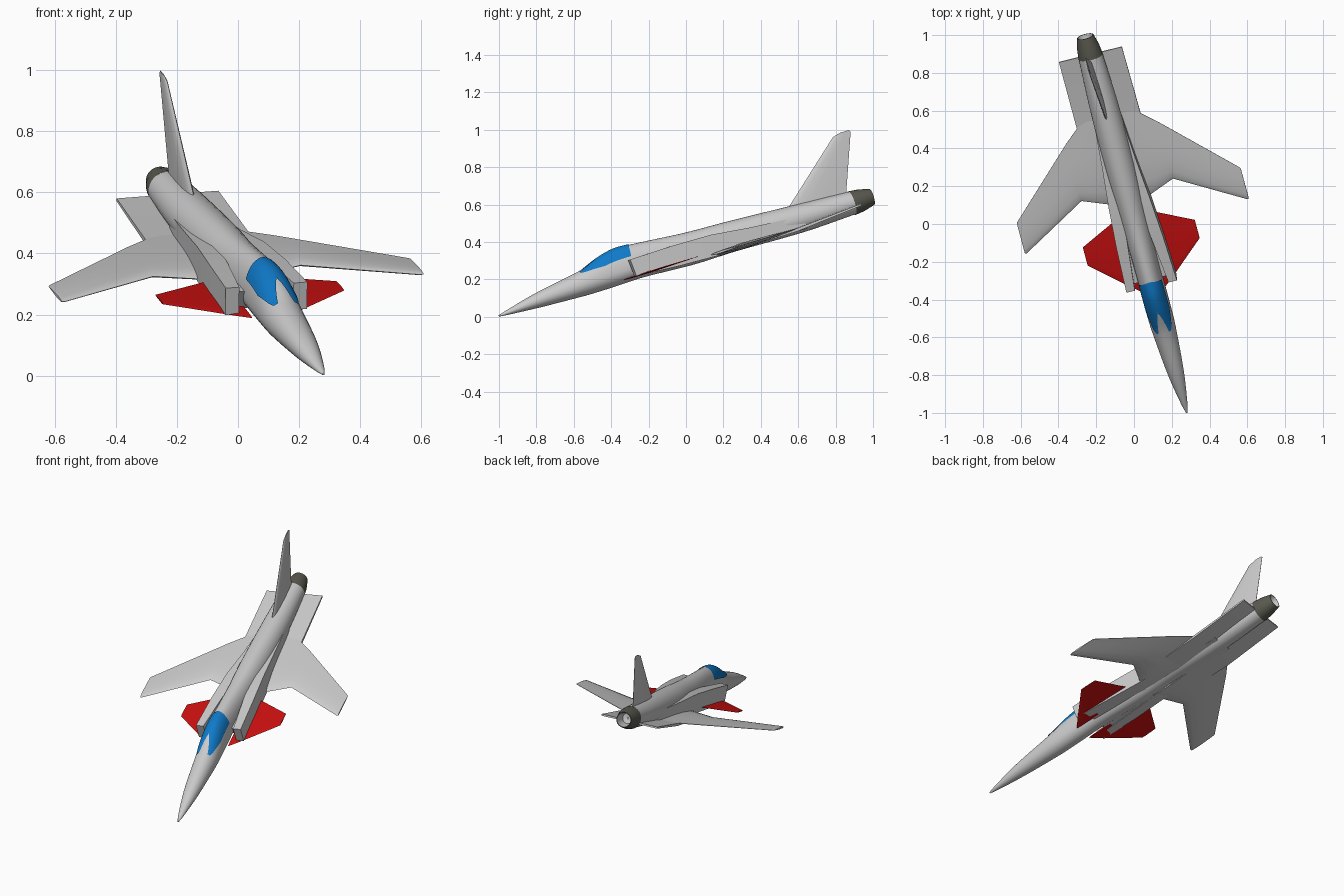
import bpy
import bmesh
from math import radians, sin, cos, pi
from mathutils import Matrix

default_cube = bpy.data.objects.get("Cube")
if default_cube:
    bpy.data.objects.remove(default_cube, do_unlink=True)

# Aircraft frame: nose at the origin, +y runs aft, +z is up, then banked and pitched
POSE = (Matrix.Translation((0.28, -1.0, 0.005))
        @ Matrix.Rotation(radians(15.1), 4, 'Z')
        @ Matrix.Rotation(radians(17), 4, 'X')
        @ Matrix.Rotation(radians(-4.4), 4, 'Y'))


def make_material(name, color):
    mat = bpy.data.materials.new(name)
    mat.use_nodes = True
    rgba = (*color, 1.0)
    mat.diffuse_color = rgba
    for node in mat.node_tree.nodes:
        if node.type == 'BSDF_PRINCIPLED':
            node.inputs["Base Color"].default_value = rgba
    return mat


GRAY = make_material("airframe gray", (0.6, 0.6, 0.6))
RED = make_material("canard red", (0.6, 0.005, 0.005))
BLUE = make_material("canopy blue", (0.005, 0.2, 0.6))
DARK = make_material("nozzle dark gray", (0.1, 0.1, 0.08))


def loft(name, rings, material, closed=True, caps=True, mirror=False, angle=35):
    """Skin a list of equal-length point rings."""
    bm = bmesh.new()
    rows = [[bm.verts.new(p) for p in ring] for ring in rings]
    count = len(rows[0])
    for a, b in zip(rows, rows[1:]):
        for i in range(count if closed else count - 1):
            j = (i + 1) % count
            bm.faces.new((a[i], a[j], b[j], b[i]))
    if caps:
        bm.faces.new(rows[0])
        bm.faces.new(rows[-1])
    if closed:
        bmesh.ops.recalc_face_normals(bm, faces=bm.faces)
    mesh = bpy.data.meshes.new(name)
    bm.to_mesh(mesh)
    bm.free()
    mesh.materials.append(material)
    obj = bpy.data.objects.new(name, mesh)
    bpy.context.collection.objects.link(obj)
    obj.matrix_world = POSE
    if mirror:
        obj.modifiers.new("Mirror", 'MIRROR')
    for other in bpy.context.selected_objects:
        other.select_set(False)
    obj.select_set(True)
    bpy.context.view_layer.objects.active = obj
    bpy.ops.object.shade_smooth_by_angle(angle=radians(angle))
    return obj


# Fuselage stations: distance aft, half width, top, bottom, height of widest point
STATIONS = [
    (0, .004, .004, -.004, 0),
    (.05, .016, .017, -.009, .003),
    (.23, .043, .057, -.023, .015),
    (.5, .065, .1, -.037, .025),
    (.57, .067, .122, -.038, .027),
    (.64, .068, .143, -.038, .03),
    (.72, .068, .156, -.037, .03),
    (.82, .067, .151, -.036, .03),
    (1.12, .073, .124, -.053, .02),
    (1.35, .08, .113, -.053, .015),
    (1.75, .077, .088, -.065, .008),
    (2.05, .065, .068, -.057, .005),
]


def station(u):
    """Smoothly interpolated fuselage section values at distance u."""
    n = len(STATIONS)
    i = max(k for k in range(n - 1) if STATIONS[k][0] <= u + 1e-6)
    p, q = STATIONS[i], STATIONS[i + 1]
    before, after = STATIONS[max(i - 1, 0)], STATIONS[min(i + 2, n - 1)]
    h = q[0] - p[0]
    t = (u - p[0]) / h
    out = []
    for k in range(1, 5):
        m0 = (q[k] - before[k]) / (q[0] - before[0]) * h
        m1 = (after[k] - p[k]) / (after[0] - p[0]) * h
        out.append(p[k] * (1 + 2 * t) * (1 - t) ** 2 + q[k] * t * t * (3 - 2 * t)
                   + m0 * t * (1 - t) ** 2 + m1 * t * t * (t - 1))
    return out


def skin_point(u, a, offset=0.0):
    """Point on the fuselage; angle a is measured from the top."""
    half, top, bottom, mid = station(u)
    height = (top - mid) if cos(a) >= 0 else (mid - bottom)
    return ((half + offset) * sin(a), u, mid + (height + offset) * cos(a))


END = STATIONS[-1][0]
steps = 60
loft("fuselage", [[skin_point(END * (k / steps) ** 1.2, 2 * pi * i / 32) for i in range(32)]
                  for k in range(steps + 1)], GRAY)

# Canopy: two mirrored glass halves with a notch at the front centre
rows = []
for k in range(21):
    u = 0.49 + 0.31 * k / 20
    notch = max(0.0, (0.615 - u) / 0.125)
    inner = 0.42 * notch ** 0.7
    outer = 0.62 + 0.45 * min(1.0, k / 9) ** 0.7
    rows.append([skin_point(u - 0.02 * (k / 20) * j / 8, inner + (outer - inner) * j / 8, 0.004)
                 for j in range(9)])
loft("canopy", rows, BLUE, closed=False, caps=False, mirror=True)


# Exhaust nozzle with a recessed bright inside
def circle(u, radius, z=0.005):
    return [(radius * sin(2 * pi * i / 32), u, z + radius * cos(2 * pi * i / 32)) for i in range(32)]


loft("nozzle", [circle(2.045, .066), circle(2.1, .06), circle(2.16, .045), circle(2.16, .041)],
     DARK, caps=False)
loft("nozzle_inside", [circle(2.16, .041), circle(2.09, .03), circle(2.085, .004)], GRAY, caps=False)


# Intake ducts: rectangular at the mouth, fading into the fuselage
def box_ring(u, x0, x1, z0, z1, rake=0.0):
    return [(x0, u, z0), (x1, u, z0), (x1, u - rake, z1), (x0, u - rake, z1)]


loft("intake_ducts", [
    box_ring(.755, .092, .138, -.018, .076, .006),
    box_ring(1.0, .066, .128, -.036, .078),
    box_ring(1.22, .046, .113, -.046, .072),
    box_ring(1.45, .03, .092, -.05, .045),
    box_ring(1.75, .02, .07, -.05, .02),
], GRAY, mirror=True, angle=25)
# Inner duct wall closing the gap to the fuselage
loft("duct_fairings", [
    box_ring(.82, .04, .1, -.02, .05, .04),
    box_ring(1.2, .03, .1, -.045, .05),
], GRAY, mirror=True)

# Airfoil surfaces: fraction along the chord and fraction of half thickness
AIRFOIL = [(0, 0), (.04, .5), (.15, .85), (.35, 1), (.65, .7), (1, .1)]


def airfoil_ring(place, lead, trail, thick):
    loop = AIRFOIL + [(c, -t) for c, t in reversed(AIRFOIL[1:])]
    return [place(lead + (trail - lead) * c, thick * t / 2) for c, t in loop]


def surface(name, sections, material, mirror=True):
    """Sections list span position, leading edge, trailing edge, height, thickness."""
    rings = [airfoil_ring(lambda u, t, x=x, z=z: (x, u, z + t), lead, trail, thick)
             for x, lead, trail, z, thick in sections]
    return loft(name, rings, material, mirror=mirror, angle=40)


surface("wings", [
    (.04, 1.18, 1.72, -.036, .034),
    (.12, 1.215, 1.71, -.036, .032),
    (.25, 1.268, 1.595, -.034, .028),
    (.603, 1.06, 1.246, -.03, .016),
    (.612, 1.062, 1.236, -.03, .01),
], GRAY)

surface("canards", [
    (.06, .7, 1.14, -.018, .01),
    (.12, .75, 1.115, -.018, .01),
    (.306, .918, 1.022, -.018, .006),
], RED)

# Aft strakes run beside the engine, rising slightly toward the tail
loft("aft_strakes", [
    box_ring(1.45, .03, .17, -.05, -.036),
    box_ring(1.67, .03, .174, -.05, -.034),
    box_ring(2.05, .03, .172, -.022, -.012),
], GRAY, mirror=True, angle=20)

# Tail fin: airfoil sections stacked upward
FIN = [(.04, 1.65, 2.025, .024), (.09, 1.71, 2.042, .022),
       (.372, 2.055, 2.158, .009), (.383, 2.1, 2.15, .005)]
loft("tail_fin", [airfoil_ring(lambda u, t, z=z: (t, u, z), lead, trail, thick)
                  for z, lead, trail, thick in FIN], GRAY, angle=40)
